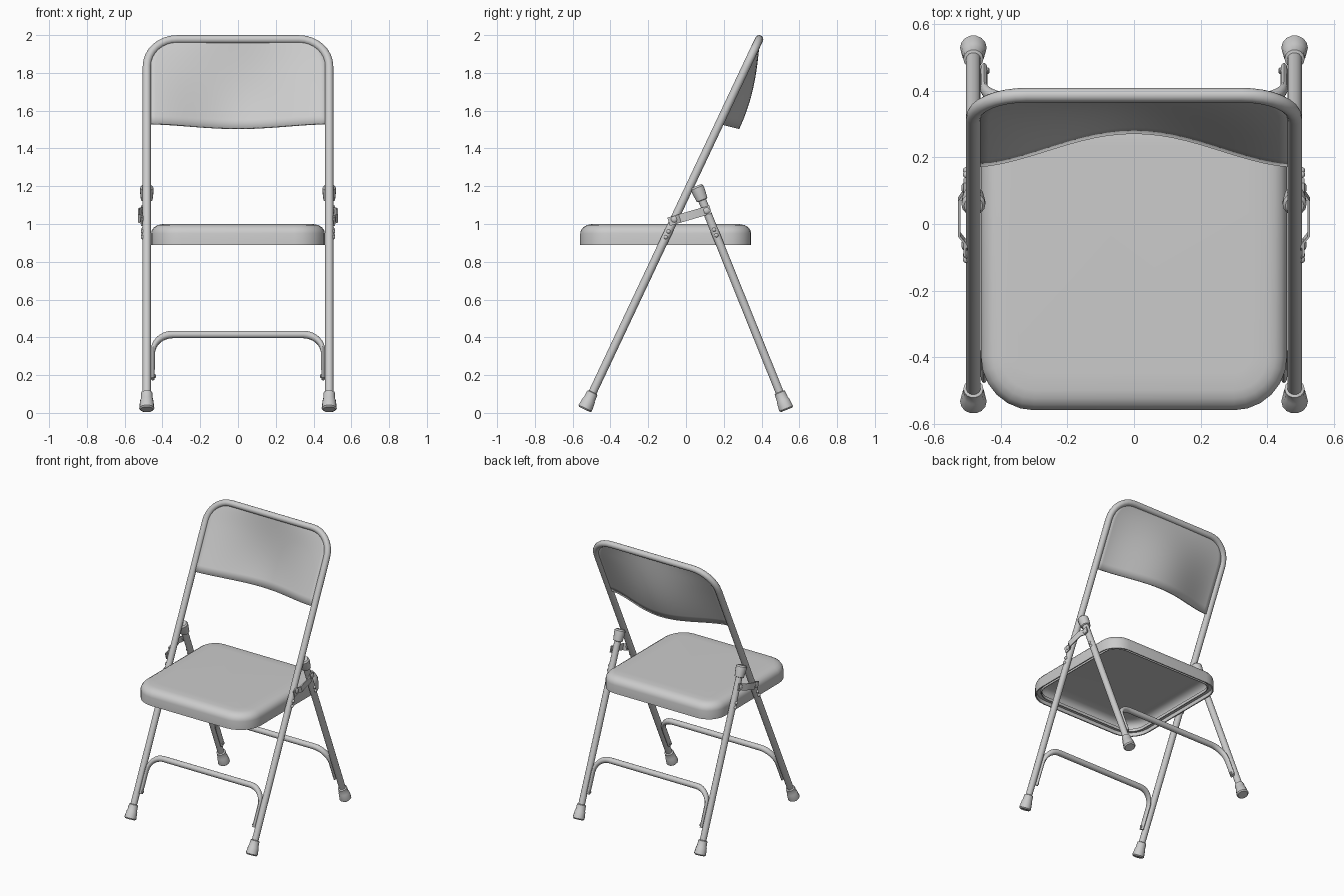
import bpy, bmesh
from math import sin, cos, pi, sqrt, radians
from mathutils import Vector as V

if "Cube" in bpy.data.objects:
    bpy.data.objects.remove(bpy.data.objects["Cube"])


def finish(name, bm, angle=35):
    bmesh.ops.recalc_face_normals(bm, faces=bm.faces)
    me = bpy.data.meshes.new(name)
    bm.to_mesh(me)
    bm.free()
    me.shade_smooth()
    me.set_sharp_from_angle(angle=radians(angle))
    ob = bpy.data.objects.new(name, me)
    bpy.context.collection.objects.link(ob)
    return ob


def skin(bm, rings):
    """Bridge successive closed rings of points and cap both ends."""
    vs = [[bm.verts.new(p) for p in r] for r in rings]
    n = len(vs[0])
    for a, b in zip(vs, vs[1:]):
        for i in range(n):
            bm.faces.new((a[i], a[(i + 1) % n], b[(i + 1) % n], b[i]))
    bm.faces.new(vs[0])
    bm.faces.new(vs[-1])


def sweep(name, path, normal, radii, sides=14):
    """Sweep an elliptical (or, with 4 sides, rectangular) section along a planar path."""
    path, nrm = [V(p) for p in path], V(normal).normalized()
    phase = pi / 4 if sides == 4 else 0
    if not isinstance(radii, list):
        radii = [radii] * len(path)
    rings = []
    for i, p in enumerate(path):
        t = (path[min(i + 1, len(path) - 1)] - path[max(i - 1, 0)]).normalized()
        b = t.cross(nrm)
        ra, rb = radii[i] if isinstance(radii[i], tuple) else (radii[i], radii[i])
        rings.append([p + nrm * ra * cos(phase + 2 * pi * k / sides)
                      + b * rb * sin(phase + 2 * pi * k / sides) for k in range(sides)])
    bm = bmesh.new()
    skin(bm, rings)
    return finish(name, bm)


class Line:
    """Sloping leg line in the side plane."""
    def __init__(self, y0, z0, slope):
        self.y0, self.z0, self.slope = y0, z0, slope
        self.d = V((0, slope, 1)).normalized()
        self.n = V((0, 1, -slope)).normalized()

    def at(self, x, z):
        return V((x, self.y0 + (z - self.z0) * self.slope, z))

    def arch(self, half, z_end, z_top, r, seg=8):
        """Upside-down U with rounded corners, lying in the leg plane."""
        k = self.d.z
        pts = [self.at(half, z_end)]
        for s in (1, -1):
            arc = [self.at(s * (half - r + r * cos(a)), z_top - r * k + r * k * sin(a))
                   for a in [pi / 2 * i / seg for i in range(seg + 1)]]
            pts += arc if s > 0 else arc[::-1]
        return pts + [self.at(-half, z_end)]


X, R = 0.483, 0.022
front = Line(-0.537, 0.018, 0.4716)
rear = Line(0.533, 0.016, -0.403)


def lathe(name, start, direction, prof, normal=(1, 0, 0), sides=14):
    # Tiny steps keep every ring perpendicular to the axis
    return sweep(name, [start + direction * h for h, _ in prof], normal,
                 [r for _, r in prof], sides)


# Front frame with its rounded top, and the two rear legs
TOP, CR = 1.978, 0.16
sweep("front_frame", front.arch(X, 0.05, TOP, CR), front.n, R)
foot = [(0, .033), (.008, .040), (.055, .035), (.06, .032), (.098, .030), (.102, .022)]
cap = [(0, .024), (.003, .031), (.05, .036), (.072, .036), (.082, .028)]
for s, side in ((1, "right"), (-1, "left")):
    sweep("rear_leg_" + side, [rear.at(s * X, .05), rear.at(s * X, 1.17)], (1, 0, 0), R)
    lathe("rear_leg_cap_" + side, rear.at(s * X, 1.125), rear.d, cap)
    for nm, ln in (("front", front), ("rear", rear)):
        lathe(f"{nm}_foot_{side}", ln.at(s * X, ln.z0), ln.d, foot)

    # Folding link strap, bent outwards between its two pivots
    a, b = V((0, -.092, 1.012)), V((0, .13, 1.077))
    strap = [a.lerp(b, t) + V((s * x, 0, 0)) for t, x in
             ((0, .509), (.18, .509), (.27, .525), (.75, .525), (.85, .509), (1, .509))]
    up = V((0, -(b - a).z, (b - a).y))
    sweep("link_strap_" + side, strap, up, (.032, .005), 4)

    # Pivot rivets and small rivets holding the seat
    out = V((s, 0, 0))
    dots = [(front, 1.025, .018, .500), (rear, 1.07, .018, .500), (front, .93, .011, .495),
            (front, .96, .011, .495), (rear, .94, .011, .495), (rear, .97, .011, .495)]
    for i, (ln, z, r, x) in enumerate(dots):
        lathe(f"rivet_{side}_{i}", ln.at(s * x, z), out,
              [(0, r), (.012, r), (.017, r * .7), (.019, r * .3)], (0, 0, 1), 10)
    # Rivets fixing the flattened brace ends
    for nm, ln in (("front", front), ("rear", rear)):
        lathe(f"{nm}_brace_rivet_{side}", ln.at(s * .447, .195), -out,
              [(0, .01), (.009, .01), (.013, .005)], (0, 0, 1), 10)

# Cross braces, flattened where they meet the legs
for nm, ln in (("front", front), ("rear", rear)):
    path = ln.arch(.451, .18, .415, .105)
    n = len(path)
    rad = []
    for i in range(n):
        e = min(1, min(i, n - 1 - i) / 7)
        rad.append((.019 + .001 * e, .010 + .010 * e))
    sweep(nm + "_brace", path, ln.n, rad)


# Seat pan: rounded-rectangle shell, hollow underneath with a rolled lip
def outline(inset, z, seg=6):
    pts = []
    for sx, y, r, a0 in ((1, .345, .13, 0), (-1, .345, .13, 1),
                         (-1, -.56, .16, 2), (1, -.56, .16, 3)):
        sy = 1 if y > 0 else -1
        cx, cy, rr = sx * (.46 - r), y - sy * r, r - inset
        for i in range(seg + 1):
            a = pi / 2 * (a0 + i / seg)
            pts.append(V((cx + rr * cos(a), cy + rr * sin(a), z)))
    return pts


bm = bmesh.new()
skin(bm, [outline(*p) for p in (
    (.11, 1.0), (.06, .999), (.035, .994), (.016, .983), (.004, .967), (0, .95), (0, .89),
    (.008, .89), (.010, .915), (.035, .915), (.038, .905), (.043, .905), (.044, .925),
    (.016, .93), (.018, .955), (.035, .975), (.06, .985), (.11, .987))])
finish("seat", bm, 40)

# Backrest: sheet filling the frame top, dished backwards towards its lower edge
bm = bmesh.new()
rows, cols = 16, 24
grid = []
for i in range(rows + 1):
    t = (i / rows) ** 1.6
    z = 1.974 - t * (1.974 - 1.53)
    over = max(0, (z - (TOP - CR * front.d.z)) / front.d.z)
    half = X - .006 - CR + sqrt(CR * CR - over * over)
    row = []
    for j in range(cols + 1):
        u = 2 * j / cols - 1
        bulge = (.5 + .5 * cos(pi * min(1, abs(u)))) ** .85
        p = front.at(u * half, z - .025 * t * bulge)
        p.y += .112 * sin(t * pi / 2) * bulge
        row.append(bm.verts.new(p))
    grid.append(row)
for i in range(rows):
    for j in range(cols):
        bm.faces.new((grid[i][j], grid[i][j + 1], grid[i + 1][j + 1], grid[i + 1][j]))
back = finish("backrest", bm, 40)
mod = back.modifiers.new("thickness", "SOLIDIFY")
mod.thickness, mod.offset = .012, 0
